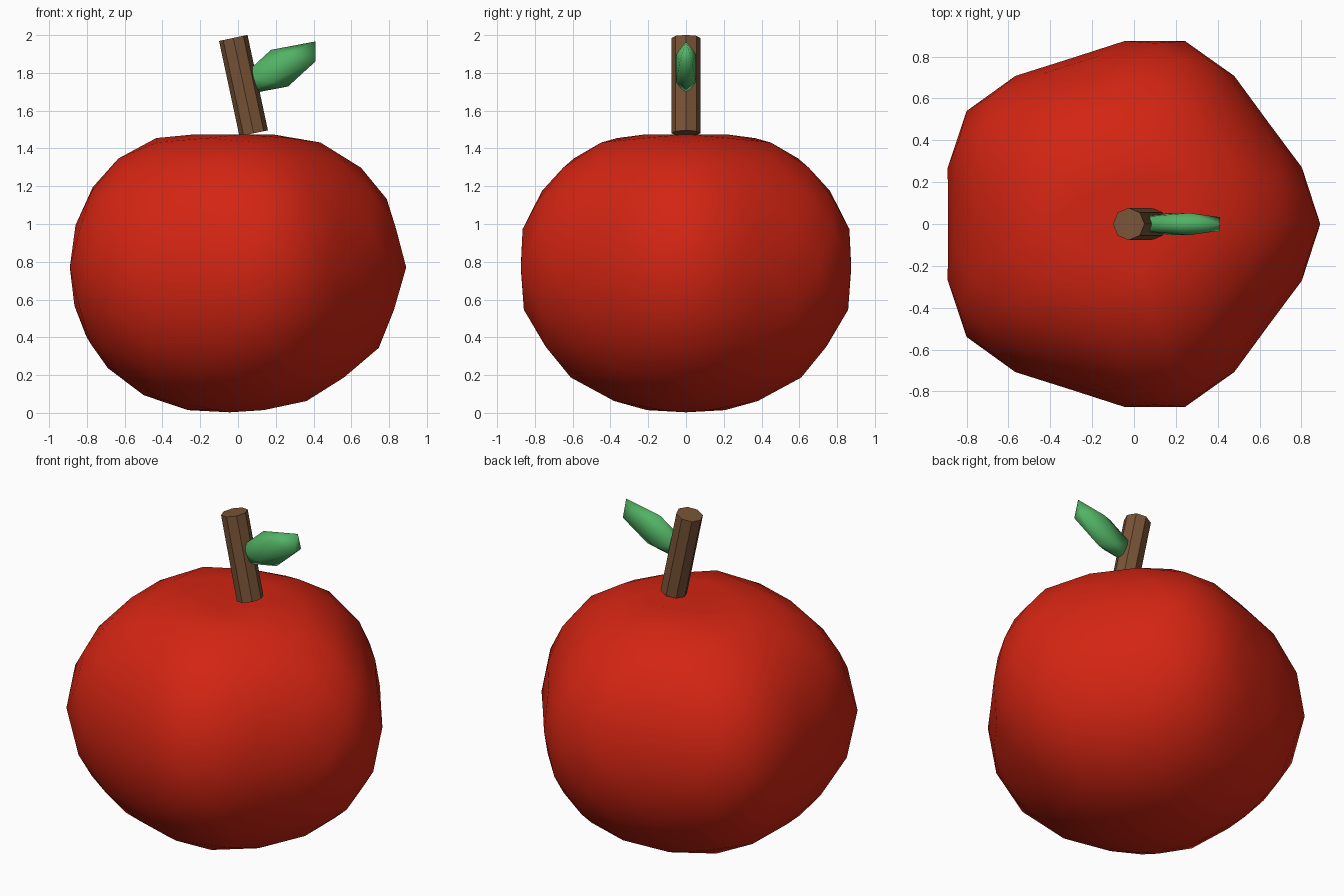
import bpy, math
from mathutils import Matrix, Vector

if "Cube" in bpy.data.objects:
    bpy.data.objects.remove(bpy.data.objects["Cube"])


def material(name, rgb):
    m = bpy.data.materials.new(name)
    m.diffuse_color = (*rgb, 1)
    m.use_nodes = True
    m.node_tree.nodes["Principled BSDF"].inputs["Base Color"].default_value = m.diffuse_color
    return m


def finish(name, mat, smooth):
    ob = bpy.context.object
    ob.name = name
    ob.data.materials.append(mat)
    for p in ob.data.polygons:
        p.use_smooth = smooth
    return ob


red = material("apple red", (0.65, 0.018, 0.006))
brown = material("stem brown", (0.19, 0.088, 0.038))
green = material("leaf green", (0.085, 0.45, 0.13))

# Fruit: icosphere with five soft lobes and dented poles
CX, MID_Z, R = -0.044, 0.77, 0.89
bpy.ops.mesh.primitive_ico_sphere_add(subdivisions=3, radius=1)
fruit = finish("fruit", red, True)
for v in fruit.data.vertices:
    x, y, z = v.co
    r = math.hypot(x, y)
    s = R * (1 + 0.05 * r * math.cos(5 * math.atan2(y, x)))
    if z > 0:
        dent = max(0, 0.387 - 0.42 * r) ** 2
    else:
        dent = -0.043 * max(0, 1 - r / 0.75)
    v.co = (CX + x * s, y * s * 0.983, MID_Z + z * 0.81 - dent)

# Stem: leaning eight-sided cylinder
bottom, top = Vector((0.083, 0, 1.48)), Vector((-0.025, 0, 1.985))
axis = top - bottom
bpy.ops.mesh.primitive_cylinder_add(
    vertices=8, radius=0.077, depth=axis.length, location=(bottom + top) / 2,
    rotation=(0, math.atan2(axis.x, axis.z), 0))
finish("stem", brown, False)

# Leaf: stretched, tilted icosahedron
bpy.ops.mesh.primitive_ico_sphere_add(subdivisions=1, radius=1)
leaf = finish("leaf", green, True)
leaf.data.transform(Matrix.Translation((0.22, 0, 1.825))
                    @ Matrix.Rotation(math.radians(-25), 4, 'Y')
                    @ Matrix.Diagonal((0.26, 0.062, 0.107, 1)))
